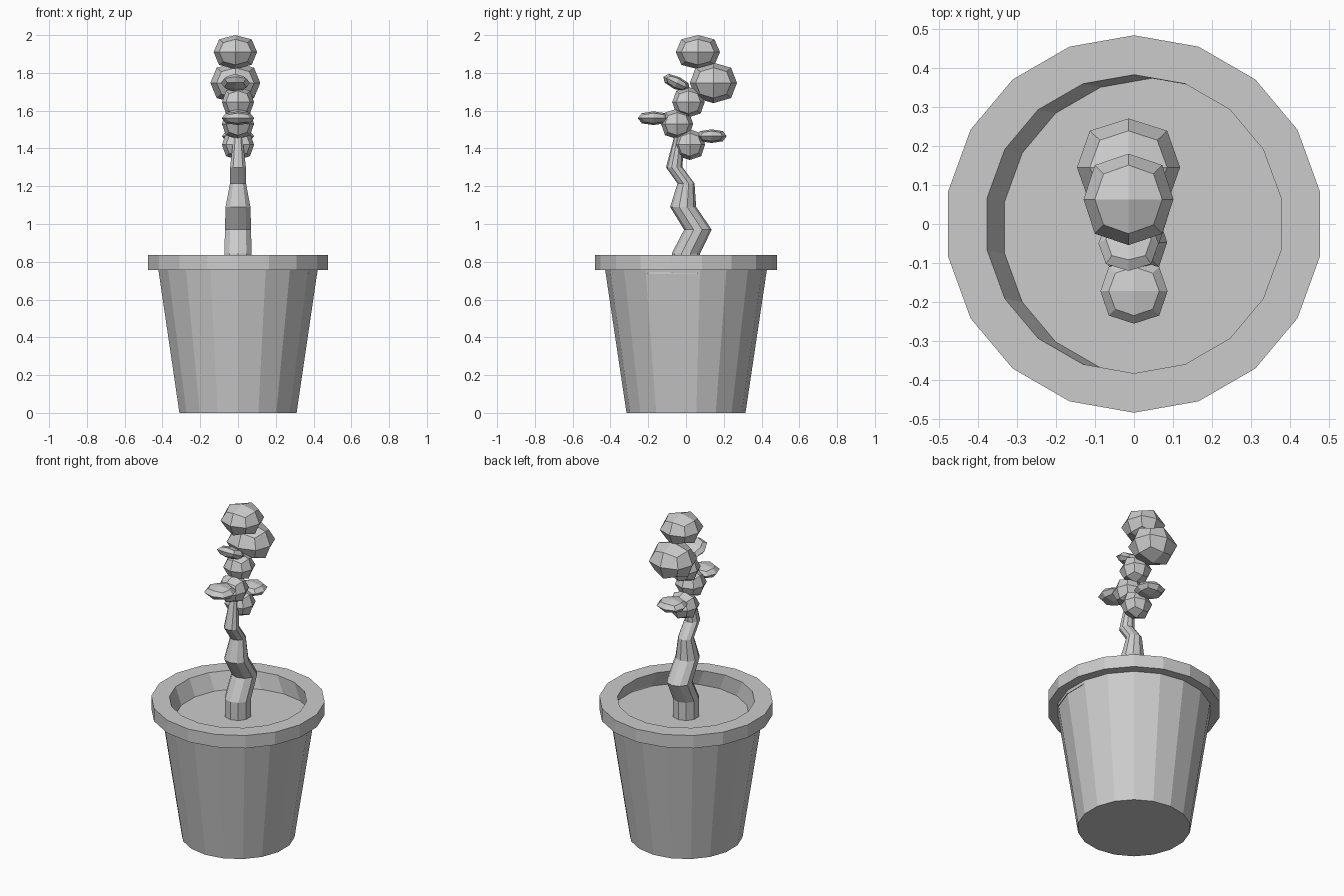
import bpy, bmesh, math
from mathutils import Matrix, Vector

if "Cube" in bpy.data.objects:
    bpy.data.objects.remove(bpy.data.objects["Cube"])


def finish(bm, name):
    bmesh.ops.recalc_face_normals(bm, faces=bm.faces)
    me = bpy.data.meshes.new(name)
    bm.to_mesh(me)
    bm.free()
    ob = bpy.data.objects.new(name, me)
    bpy.context.collection.objects.link(ob)
    return ob


def loft(name, rings, sides):
    """Join horizontal polygon rings (x, y, z, radius) and cap both ends."""
    bm = bmesh.new()
    loops = []
    for x, y, z, r in rings:
        loops.append([bm.verts.new((x + r * math.cos(math.pi / 2 + math.tau * i / sides),
                                    y + r * math.sin(math.pi / 2 + math.tau * i / sides), z))
                      for i in range(sides)])
    for a, b in zip(loops, loops[1:]):
        for i in range(sides):
            j = (i + 1) % sides
            bm.faces.new((a[i], a[j], b[j], b[i]))
    bm.faces.new(loops[0])
    bm.faces.new(loops[-1])
    return finish(bm, name)


def clump(name, centre, size, tilt=0):
    """Rounded cube with 24 quads, scaled to the given half sizes."""
    bm = bmesh.new()
    bmesh.ops.create_cube(bm, size=2)
    bmesh.ops.subdivide_edges(bm, edges=bm.edges[:], cuts=1, use_grid_fill=True)
    for v in bm.verts:
        v.co *= {1: 1.0, 2: 0.75, 3: 0.556}[sum(abs(c) > 0.5 for c in v.co)]
    bm.transform(Matrix.LocRotScale(Vector(centre),
                                    Matrix.Rotation(math.radians(tilt), 3, 'X'),
                                    Vector(size)))
    return finish(bm, name)


# Pot with overhanging rim; the last ring is the soil, slightly off centre
loft("pot", [(0, 0, 0, 0.315), (0, 0, 0.757, 0.428), (0, 0, 0.757, 0.483),
             (0, 0, 0.835, 0.483), (0, 0, 0.835, 0.382), (0.045, -0.009, 0.737, 0.382)], 18)

# Crooked, tapering trunk
loft("trunk", [(0, 0, 0.72, 0.075), (0, 0, 0.845, 0.075), (0, 0.063, 0.97, 0.073),
               (0, -0.015, 1.09, 0.069), (0, 0, 1.215, 0.045),
               (0, -0.062, 1.30, 0.044), (0, -0.04, 1.45, 0.026),
               (0, -0.03, 1.52, 0.02)], 10)

# Round leaf clumps, bottom to top
balls = [((0, 0.02, 1.42), (0.085, 0.081, 0.081)),
         ((0, -0.047, 1.53), (0.085, 0.085, 0.08)),
         ((0, 0.013, 1.645), (0.085, 0.086, 0.08)),
         ((-0.014, 0.145, 1.747), (0.132, 0.125, 0.107)),
         ((-0.014, 0.063, 1.91), (0.115, 0.117, 0.09))]
for i, (c, s) in enumerate(balls):
    clump(f"leaf_clump_{i + 1}", c, s)

# Flattened leaf pads
pads = [((0, 0.135, 1.465), (0.085, 0.08, 0.036), 0),
        ((0, -0.172, 1.56), (0.086, 0.083, 0.036), 0),
        ((-0.014, -0.05, 1.747), (0.077, 0.077, 0.034), -25)]
for i, (c, s, t) in enumerate(pads):
    clump(f"leaf_pad_{i + 1}", c, s, t)
